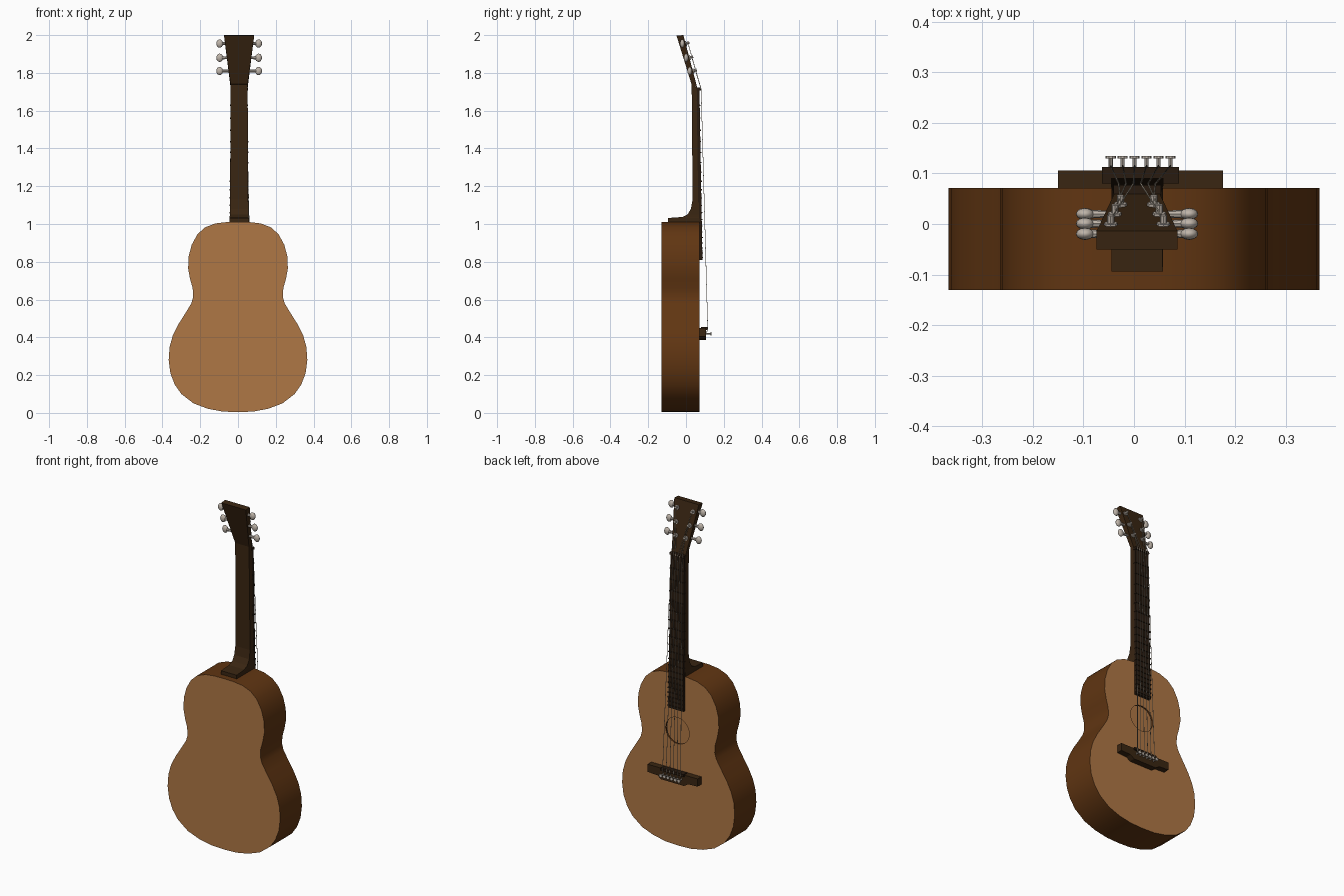
import bpy, bmesh, math
from mathutils import Vector

if "Cube" in bpy.data.objects:
    bpy.data.objects.remove(bpy.data.objects["Cube"])

CX = 0.006   # neck centre line
BX = 0.013   # bridge centre line


def material(name, rgb):
    m = bpy.data.materials.new(name)
    m.diffuse_color = (*rgb, 1)
    m.use_nodes = True
    m.node_tree.nodes["Principled BSDF"].inputs["Base Color"].default_value = m.diffuse_color
    return m


TAN = material("tan_wood", (0.43, 0.185, 0.06))
BROWN = material("brown_side_wood", (0.118, 0.036, 0.006))
DARK = material("dark_neck_wood", (0.042, 0.019, 0.006))
EBONY = material("fingerboard_wood", (0.022, 0.011, 0.005))
METAL = material("pale_metal", (0.52, 0.46, 0.40))
STRING = material("string_metal", (0.48, 0.42, 0.33))


def finish(bm, name, mats, smooth=None):
    bmesh.ops.recalc_face_normals(bm, faces=bm.faces[:])
    me = bpy.data.meshes.new(name)
    bm.to_mesh(me)
    bm.free()
    ob = bpy.data.objects.new(name, me)
    bpy.context.collection.objects.link(ob)
    for m in mats:
        me.materials.append(m)
    if smooth:
        bpy.ops.object.select_all(action='DESELECT')
        ob.select_set(True)
        bpy.context.view_layer.objects.active = ob
        bpy.ops.object.shade_smooth_by_angle(angle=math.radians(smooth))
    return ob


def loft(name, rings, mat):
    """Skin closed rings of points and cap both ends."""
    bm = bmesh.new()
    vs = [[bm.verts.new(p) for p in r] for r in rings]
    n = len(vs[0])
    for a, b in zip(vs, vs[1:]):
        for i in range(n):
            j = (i + 1) % n
            bm.faces.new((a[i], a[j], b[j], b[i]))
    bm.faces.new(vs[0])
    bm.faces.new(vs[-1])
    return finish(bm, name, [mat])


def bar(name, sections, mat):
    """Box loft; section = (back y, back z, front y, front z, half width)."""
    rings = [[(CX - w, yb, zb), (CX + w, yb, zb), (CX + w, yf, zf), (CX - w, yf, zf)]
             for yb, zb, yf, zf, w in sections]
    return loft(name, rings, mat)


def rod(name, a, b, r, mat, sides=12, r2=None):
    a, b = Vector(a), Vector(b)
    q = (b - a).to_track_quat('Z', 'Y')
    rings = []
    for c, rad in ((a, r), (b, r if r2 is None else r2)):
        rings.append([c + q @ Vector((rad * math.cos(t), rad * math.sin(t), 0))
                      for t in (2 * math.pi * i / sides for i in range(sides))])
    return loft(name, rings, mat)


# Hollow body: half outline mirrored, with a sound hole in the top plate
half = [(0.08, 0.007), (0.16, 0.022), (0.235, 0.05), (0.30, 0.10), (0.335, 0.15),
        (0.358, 0.21), (0.367, 0.28), (0.362, 0.35), (0.345, 0.41), (0.315, 0.47),
        (0.277, 0.53), (0.247, 0.58), (0.237, 0.615), (0.24, 0.66), (0.254, 0.71),
        (0.264, 0.765), (0.261, 0.83), (0.245, 0.89), (0.215, 0.945), (0.175, 0.982),
        (0.12, 1.003), (0.06, 1.01)]
outline = [(0, 0.004)] + half + [(0, 1.011)] + [(-x, z) for x, z in reversed(half)]
Y0, Y1 = -0.131, 0.071
HOLE_Z, HOLE_R, LIP = 0.68, 0.077, 0.01
bm = bmesh.new()
back = [bm.verts.new((x, Y0, z)) for x, z in outline]
top = [bm.verts.new((x, Y1, z)) for x, z in outline]
bm.faces.new(back)


def skin(a, b, index):
    for i in range(len(a)):
        j = (i + 1) % len(a)
        bm.faces.new((a[i], a[j], b[j], b[i])).material_index = index


skin(back, top, 1)
angles = [2 * math.pi * i / 32 for i in range(32)]
hole, lip = [[bm.verts.new((CX + HOLE_R * math.cos(t), y, HOLE_Z + HOLE_R * math.sin(t)))
              for t in angles] for y in (Y1, Y1 - LIP)]
skin(hole, lip, 1)
edges = [bm.edges.get((r[i - 1], r[i])) for r in (top, hole) for i in range(len(r))]
bmesh.ops.triangle_fill(bm, edges=edges, use_beauty=True, use_dissolve=False)
finish(bm, "body", [TAN, BROWN], 35)

# Neck with curved heel, then the headstock leaning back
bar("neck", [(-0.094, 1.005, 0.071, 1.005, 0.051), (-0.094, 1.032, 0.07, 1.032, 0.051),
             (-0.02, 1.037, 0.07, 1.037, 0.05), (0.008, 1.05, 0.07, 1.05, 0.049),
             (0.026, 1.08, 0.069, 1.08, 0.049), (0.035, 1.13, 0.068, 1.13, 0.048),
             (0.03, 1.74, 0.058, 1.72, 0.045)], DARK)
bar("headstock", [(0.029, 1.74, 0.06, 1.72, 0.045),
                  (-0.05, 1.997, -0.014, 2.0, 0.08)], DARK)

# Fingerboard, nut and frets
bar("fingerboard", [(0.069, 0.81, 0.087, 0.81, 0.05),
                    (0.056, 1.715, 0.071, 1.715, 0.045)], EBONY)
bar("nut", [(0.055, 1.708, 0.079, 1.708, 0.047),
            (0.055, 1.722, 0.077, 1.722, 0.047)], EBONY)
for n in range(1, 21):
    z = 1.70 - 1.28 * (1 - 2 ** (-n / 12))
    t = (z - 0.81) / 0.905
    y = 0.087 - 0.016 * t
    w = 0.052 - 0.005 * t
    bar(f"fret_{n}", [(y - 0.012, z - 0.004, y + 0.004, z - 0.003, w),
                      (y - 0.012, z + 0.004, y + 0.004, z + 0.003, w)], EBONY)

# Bridge: wide bar with a deeper middle, and a raised saddle
plan = [(-0.163, 0.45), (0.163, 0.45), (0.163, 0.405), (0.10, 0.402),
        (0.075, 0.385), (-0.075, 0.385), (-0.10, 0.402), (-0.163, 0.405)]
loft("bridge", [[(BX + x, y, z) for x, z in plan] for y in (0.069, 0.106)], DARK)
saddle = [(-0.076, 0.455), (0.076, 0.455), (0.076, 0.44), (-0.076, 0.44)]
loft("saddle", [[(BX + x, y, z) for x, z in saddle] for y in (0.08, 0.113)], EBONY)

# Tuners: three per side, following the lean of the headstock
normal = Vector((0, 0.965, 0.262))
tuner_z = (1.81, 1.88, 1.955)
posts = {}
for side in (-1, 1):
    for k, z in enumerate(tuner_z):
        tag = f"{'left' if side < 0 else 'right'}_{k + 1}"
        face = Vector((CX + side * (0.033, 0.044, 0.052)[k], 0.06 - 0.27 * (z - 1.72), z))
        rod(f"tuner_washer_{tag}", face - normal * 0.004, face + normal * 0.006,
            0.013, METAL, 8)
        rod(f"tuner_post_{tag}", face, face + normal * 0.022, 0.007, METAL, 8)
        posts[side, k] = face + normal * 0.014
        y = face.y - 0.016
        rod(f"tuner_shaft_{tag}", (CX + side * 0.045, y, z),
            (CX + side * 0.098, y, z), 0.006, METAL, 8, 0.009)
        bm = bmesh.new()
        bmesh.ops.create_uvsphere(bm, u_segments=12, v_segments=8, radius=1)
        for v in bm.verts:
            v.co = (CX + side * 0.103 + v.co.x * 0.018, y + v.co.y * 0.012, z + v.co.z * 0.022)
        finish(bm, f"tuner_button_{tag}", [METAL], 60)

# Strings and bridge pins
for i in range(6):
    s = i - 2.5
    x = BX + s * 0.0236
    rod(f"pin_shaft_{i + 1}", (x, 0.10, 0.42), (x, 0.131, 0.42), 0.004, METAL, 8)
    rod(f"pin_head_{i + 1}", (x, 0.13, 0.42), (x, 0.135, 0.42), 0.01, METAL, 10)
    side = -1 if s < 0 else 1
    post = posts[side, 2 - int(abs(s))]
    path = [(x, 0.108, 0.42), (x, 0.115, 0.447), (CX + s * 0.0145, 0.08, 1.715), post]
    cu = bpy.data.curves.new(f"string_{i + 1}", 'CURVE')
    cu.dimensions = '3D'
    cu.bevel_depth = 0.0016
    cu.bevel_resolution = 1
    sp = cu.splines.new('POLY')
    sp.points.add(len(path) - 1)
    for p, co in zip(sp.points, path):
        p.co = (*co, 1)
    cu.materials.append(STRING)
    bpy.context.collection.objects.link(bpy.data.objects.new(f"string_{i + 1}", cu))
